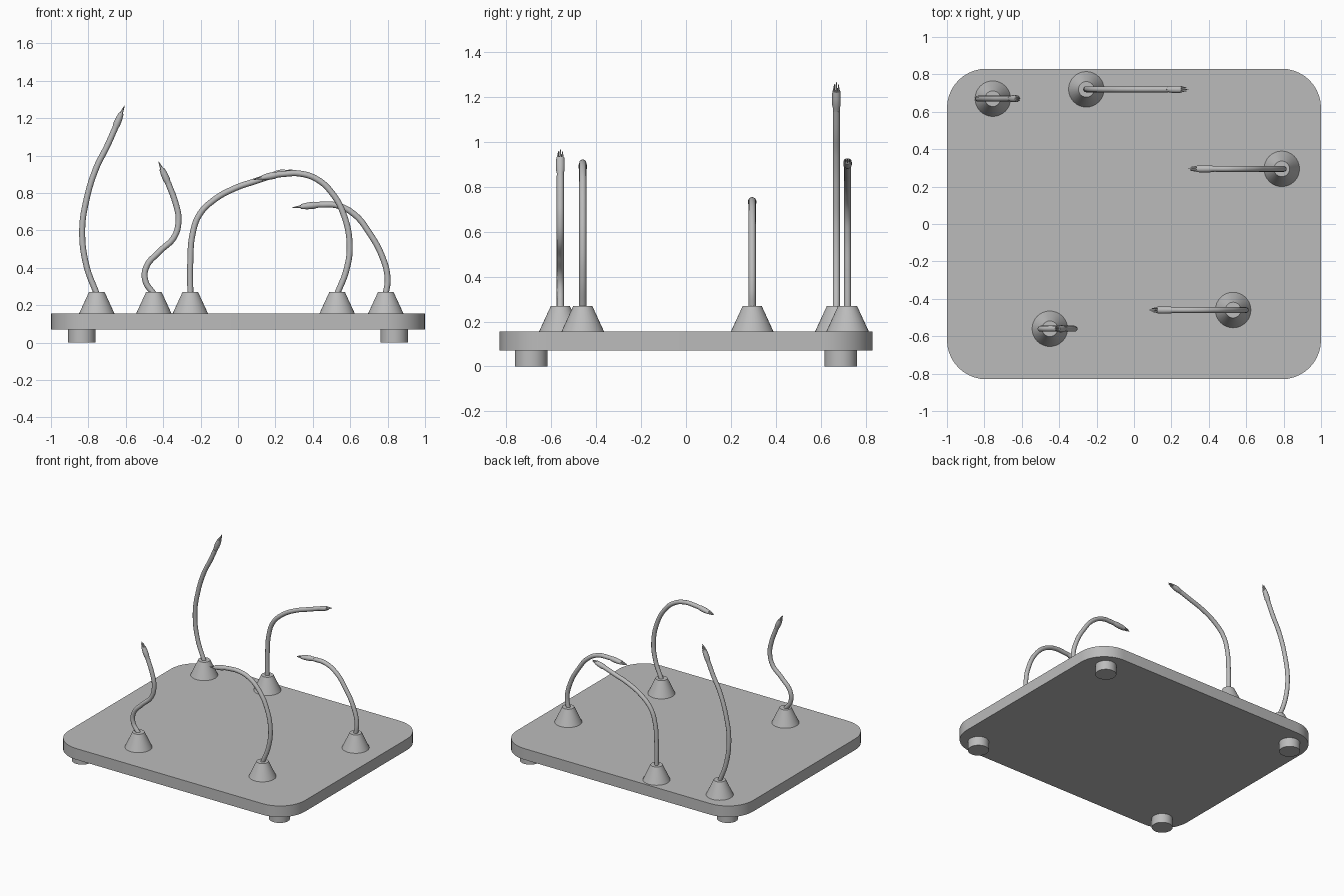
import bpy, bmesh
from math import radians, cos, sin, pi
from mathutils import Vector, Matrix

cube = bpy.data.objects.get("Cube")
if cube:
    bpy.data.objects.remove(cube)

grey = bpy.data.materials.new("plain_grey")
grey.use_nodes = True
colour = (0.5, 0.5, 0.5, 1)
grey.diffuse_color = colour
grey.node_tree.nodes["Principled BSDF"].inputs["Base Color"].default_value = colour


def finish(name, bm, matrix=Matrix()):
    """Turn a bmesh into a smooth-shaded object with sharp edges kept."""
    bmesh.ops.recalc_face_normals(bm, faces=bm.faces)
    mesh = bpy.data.meshes.new(name)
    bm.to_mesh(mesh)
    bm.free()
    mesh.materials.append(grey)
    obj = bpy.data.objects.new(name, mesh)
    obj.matrix_world = matrix
    bpy.context.collection.objects.link(obj)
    bpy.ops.object.select_all(action='DESELECT')
    obj.select_set(True)
    bpy.context.view_layer.objects.active = obj
    bpy.ops.object.shade_smooth_by_angle(angle=radians(35))
    return obj


def add_cone(bm, x, y, low, high, r_low, r_high, sides=32):
    place = Matrix.Translation((x, y, (low + high) / 2))
    bmesh.ops.create_cone(bm, cap_ends=True, segments=sides, radius1=r_low,
                          radius2=r_high, depth=high - low, matrix=place)


# Base plate: rounded rectangle, extruded
HALF_X, HALF_Y, CORNER, LOW, TOP = 1, 0.83, 0.21, 0.07, 0.155
STEPS = 10
bm = bmesh.new()
outline = []
for quarter, (sx, sy) in enumerate([(1, 1), (-1, 1), (-1, -1), (1, -1)]):
    for step in range(STEPS + 1):
        a = (quarter + step / STEPS) * pi / 2
        outline.append(bm.verts.new((sx * (HALF_X - CORNER) + CORNER * cos(a),
                                     sy * (HALF_Y - CORNER) + CORNER * sin(a), LOW)))
face = bm.faces.new(outline)
grown = bmesh.ops.extrude_face_region(bm, geom=[face], use_keep_orig=True)
rim = [g for g in grown["geom"] if isinstance(g, bmesh.types.BMVert)]
bmesh.ops.translate(bm, verts=rim, vec=(0, 0, TOP - LOW))
finish("base_plate", bm)

# Feet under the four corners
for side_x, x in (("right", -0.835), ("left", 0.835)):
    for side_y, y in (("front", -0.69), ("back", 0.69)):
        bm = bmesh.new()
        add_cone(bm, x, y, 0, LOW, 0.073, 0.073)
        finish(f"foot_{side_y}_{side_x}", bm)

# Stems: depth on the plate, then (x, z) points; the last pair spans the tip
STEMS = {
    "back_right": (0.67, [(-.755, .26), (-.81, .41), (-.833, .6), (-.81, .765),
                          (-.757, .936), (-.7, 1.05), (-.66, 1.14), (-.607, 1.267)]),
    "back_middle": (0.72, [(-.255, .26), (-.255, .43), (-.243, .58), (-.206, .685),
                           (-.126, .765), (-.02, .824), (.1, .866), (.18, .893), (.29, .925)]),
    "back_left": (0.295, [(.79, .26), (.8, .34), (.773, .455), (.7, .59),
                          (.623, .685), (.532, .733), (.436, .738), (.29, .722)]),
    "front_left": (-0.46, [(.53, .26), (.58, .39), (.597, .524), (.565, .685),
                           (.505, .797), (.425, .872), (.33, .904), (.22, .9), (.083, .872)]),
    "front_right": (-0.56, [(-.45, .26), (-.495, .33), (-.49, .405), (-.42, .487), (-.34, .567),
                            (-.318, .658), (-.335, .75), (-.372, .85), (-.425, .968)]),
}
RADIUS = 0.016


def add_tip(name, start, end):
    """Slim head flattening to three narrow prongs set side by side."""
    along = end - start
    length = along.length
    bm = bmesh.new()
    # (share of length, half width, half thickness)
    sections = [(-.05, .015, .015), (.1, .016, .016), (.2, .019, .019),
                (.45, .019, .018), (.68, .018, .013)]
    rings = []
    for share, wide, thick in sections:
        rings.append([bm.verts.new((thick * cos(k * pi / 8), wide * sin(k * pi / 8),
                                    share * length)) for k in range(16)])
    for a, b in zip(rings, rings[1:]):
        for k in range(16):
            n = (k + 1) % 16
            bm.faces.new((a[k], a[n], b[n], b[k]))
    bm.faces.new(rings[0])
    bm.faces.new(rings[-1])
    # Prongs, the outer two leaning inwards
    for side, reach in ((-1, .92), (0, 1), (1, .92)):
        made = bmesh.ops.create_cone(bm, cap_ends=True, segments=8, radius1=.0065,
                                     radius2=.0015, depth=1)["verts"]
        for v in made:
            t = v.co.z + .5
            v.co.x *= 1 + .6 * (1 - t)
            v.co.y += side * (.0115 - .003 * t)
            v.co.z = length * (.6 + t * (reach - .6))
    across = Vector((0, 1, 0))
    up = along.normalized()
    frame = Matrix((across.cross(up), across, up)).transposed().to_4x4()
    finish(name, bm, Matrix.Translation(start) @ frame)


for name, (depth, points) in STEMS.items():
    path = [Vector((x, depth, z)) for x, z in points]

    # Conical holder
    bm = bmesh.new()
    add_cone(bm, path[0].x, depth, TOP, 0.27, 0.095, 0.042)
    finish("holder_" + name, bm)

    # Bent round stem
    curve = bpy.data.curves.new("stem_" + name, 'CURVE')
    curve.dimensions = '3D'
    curve.bevel_depth = RADIUS
    curve.bevel_resolution = 4
    curve.use_fill_caps = True
    spline = curve.splines.new('BEZIER')
    spline.bezier_points.add(len(path) - 2)
    for knot, co in zip(spline.bezier_points, path):
        knot.co = co
        knot.handle_left_type = knot.handle_right_type = 'AUTO'
    curve.materials.append(grey)
    bpy.context.collection.objects.link(bpy.data.objects.new("stem_" + name, curve))

    add_tip("tip_" + name, path[-2], path[-1])
